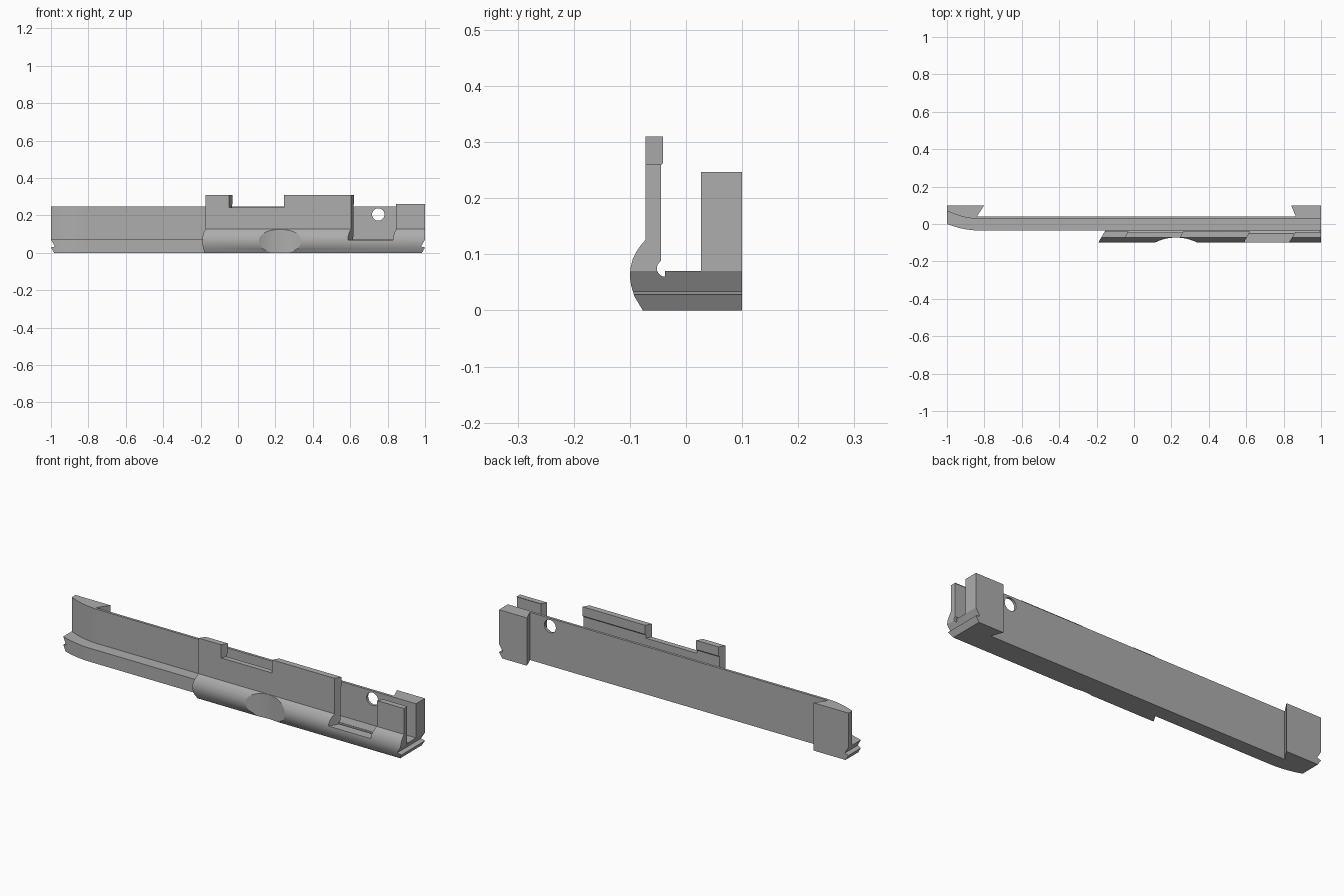
import bpy, bmesh, math
from mathutils import Vector

cube = bpy.data.objects.get("Cube")
if cube:
    bpy.data.objects.remove(cube, do_unlink=True)

steel = bpy.data.materials.new("grey steel")
steel.use_nodes = True
GREY = (0.42, 0.42, 0.42, 1)
steel.diffuse_color = GREY
steel.node_tree.nodes["Principled BSDF"].inputs["Base Color"].default_value = GREY

SLANT = 0.58  # the front pieces are cut on this slant, x per y


def prism(name, start, end):
    """Solid between two matching outlines."""
    bm = bmesh.new()
    a = [bm.verts.new(p) for p in start]
    b = [bm.verts.new(p) for p in end]
    bm.faces.new(a)
    bm.faces.new(b[::-1])
    for i in range(len(a)):
        j = (i + 1) % len(a)
        bm.faces.new((a[i], b[i], b[j], a[j]))
    bmesh.ops.recalc_face_normals(bm, faces=bm.faces)
    mesh = bpy.data.meshes.new(name)
    bm.to_mesh(mesh)
    bm.free()
    mesh.materials.append(steel)
    ob = bpy.data.objects.new(name, mesh)
    bpy.context.collection.objects.link(ob)
    return ob


def plan(name, pts, z0, z1):
    return prism(name, [(x, y, z0) for x, y in pts], [(x, y, z1) for x, y in pts])


def slanted_cut(name, x0, x1, z0, back):
    """Cutter open to the front and top with slanted side walls."""
    front = -0.15
    shift = lambda y: SLANT * (y + 0.072)
    pts = [(x0 + shift(front), front), (x1 + shift(front), front),
           (x1 + shift(back), back), (x0 + shift(back), back)]
    return plan(name, pts, z0, 0.4)


def cylinder(name, location, radius, depth, rotation=(0, 0, 0), sides=64):
    bpy.ops.mesh.primitive_cylinder_add(vertices=sides, radius=radius, depth=depth,
                                        location=location, rotation=rotation)
    ob = bpy.context.object
    ob.name = name
    ob.data.materials.append(steel)
    return ob


def cut(ob, cutters):
    for c in cutters:
        c.hide_render = True
        mod = ob.modifiers.new("cut", 'BOOLEAN')
        mod.operation = 'DIFFERENCE'
        mod.solver = 'EXACT'
        mod.object = c
        bpy.context.view_layer.objects.active = ob
        bpy.ops.object.modifier_apply(modifier=mod.name)


def arc(cy, cz, r, a0, a1, n):
    steps = [math.radians(a0 + (a1 - a0) * i / n) for i in range(n + 1)]
    return [(cy + r * math.cos(a), cz + r * math.sin(a)) for a in steps]


def outline(front, sweep):
    """Plan of a rail whose front bends back at the right end, with dovetail end blocks."""
    bend = [(-0.82 - 0.18 * t / 10, front + sweep * (t / 10) ** 2) for t in range(11)]
    return [(1, front)] + bend + [(-1, 0.1), (-0.8, 0.1), (-0.84, 0.04),
                                  (0.865, 0.04), (0.84, 0.1), (1, 0.1)]


# Base rail and the thin wall standing on it
base = plan("base_rail", outline(-0.035, 0.035), 0, 0.07)
wall = plan("rear_wall", outline(0.027, 0.043), 0.07, 0.247)

# Front body: rounded nose, tall fence and a small relief channel behind it
nose = [(-0.077, 0), (-0.092, 0.025), (-0.098, 0.045), (-0.1, 0.06), (-0.099, 0.075),
        (-0.095, 0.091), (-0.087, 0.107), (-0.079, 0.118), (-0.072, 0.126)]
fence = [(-0.072, 0.31), (-0.041, 0.31), (-0.041, 0.263), (-0.045, 0.258)]
channel = arc(-0.037, 0.075, 0.015, 122, 270, 8) + [(-0.037, 0.07)]
section = [(-0.033, 0)] + nose + fence + [(-0.045, 0.09)] + channel + [(-0.033, 0.07)]
body = prism("front_body",
             [(-0.175 + SLANT * (y + 0.072), y, z) for y, z in section],
             [(1, y, z) for y, z in section])

# Openings in the fence, thumb scallop and cross hole
helpers = [
    slanted_cut("fence_notch", -0.047, 0.245, 0.242, 0),
    slanted_cut("side_opening", 0.603, 0.845, 0.069, -0.034),
    cylinder("thumb_scallop", (0.225, -0.3225, 0.1), 0.25, 0.6, sides=128),
]
trim = plan("tab_top", [(0.8, -0.2), (1.1, -0.2), (1.1, 0), (0.8, 0)], 0.26, 0.4)
hole = cylinder("cross_hole", (0.75, 0.03, 0.205), 0.033, 0.1, (math.pi / 2, 0, 0), 32)
cut(body, helpers + [trim])
cut(wall, [hole])

# Undercut steps on both ends of the rail
grooves = []
for side in (-1, 1):
    teeth = [(1, 0.07), (0.978, 0.034), (1, 0.028), (0.982, -0.001),
             (1.05, -0.001), (1.05, 0.07)]
    grooves.append(prism("end_groove", [(side * x, -0.2, z) for x, z in teeth],
                         [(side * x, 0.2, z) for x, z in teeth]))
cut(base, grooves)
cut(body, grooves[1:])

for ob in helpers + [trim, hole] + grooves:
    bpy.data.objects.remove(ob, do_unlink=True)

# Smooth the curved faces, keep machined edges crisp
bpy.ops.object.select_all(action='DESELECT')
for ob in (base, wall, body):
    ob.select_set(True)
bpy.context.view_layer.objects.active = body
bpy.ops.object.shade_smooth_by_angle(angle=math.radians(25))
